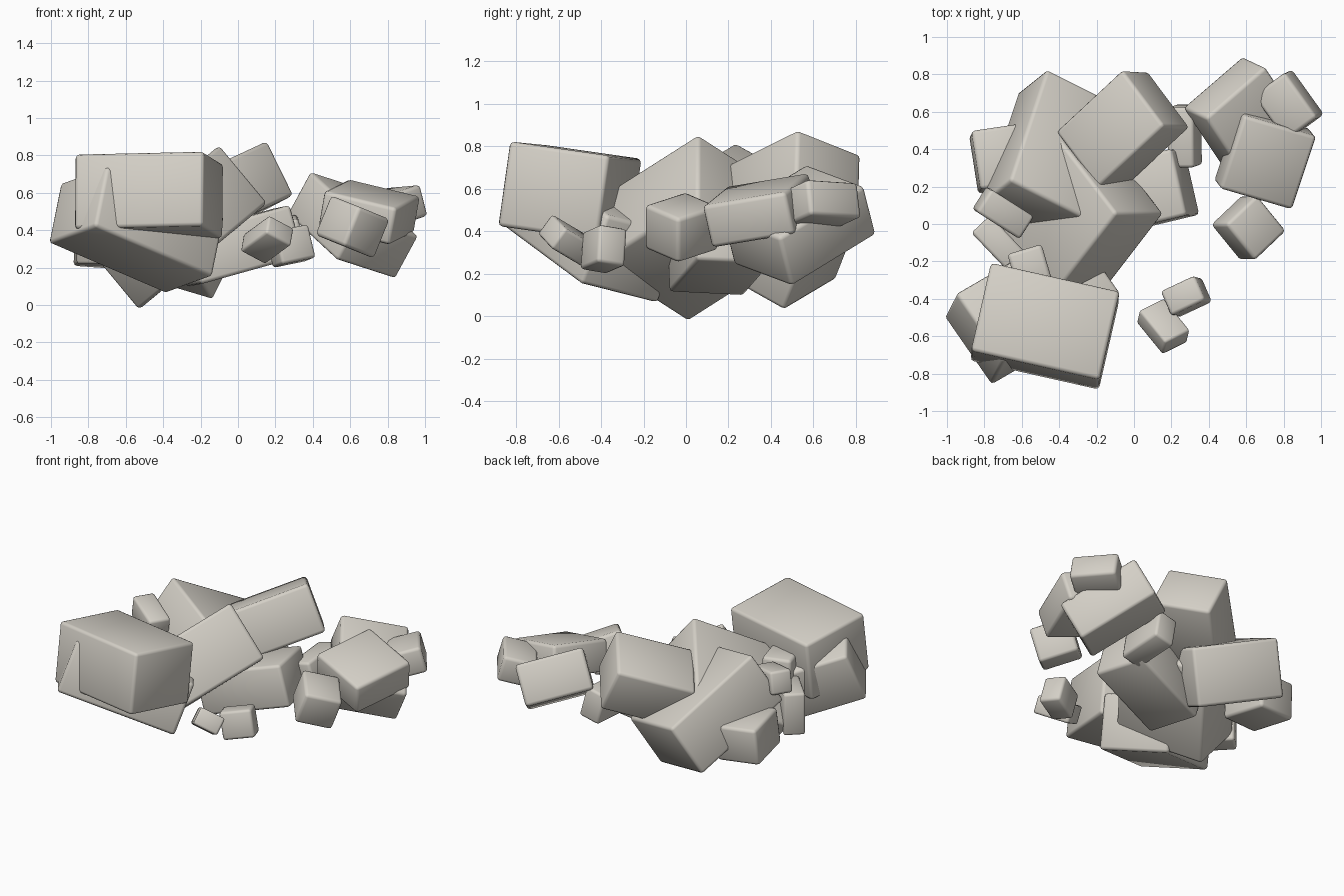
import bpy, bmesh
from mathutils import Vector, Matrix

if "Cube" in bpy.data.objects:
    bpy.data.objects.remove(bpy.data.objects["Cube"])

stone = bpy.data.materials.new("warm_grey_stone")
stone.diffuse_color = (0.66, 0.63, 0.57, 1)
stone.use_nodes = True
stone.node_tree.nodes["Principled BSDF"].inputs["Base Color"].default_value = stone.diffuse_color


def block(name, corner, a, b, c, bevel=0.02):
    """Rounded box from one corner and its three edge vectors."""
    a, b, c = Vector(a), Vector(b), Vector(c)
    centre = Vector(corner) + (a + b + c) / 2
    # slightly oversized, since rounding eats into the corners
    size = [e.length + 0.013 for e in (a, b, c)]
    u = a.normalized()
    v = (b - u * b.dot(u)).normalized()
    w = u.cross(v)
    rot = Matrix((u, v, w)).transposed().to_4x4()
    bm = bmesh.new()
    bmesh.ops.create_cube(bm, size=1)
    bmesh.ops.scale(bm, vec=size, verts=bm.verts)
    me = bpy.data.meshes.new(name)
    bm.to_mesh(me)
    bm.free()
    me.materials.append(stone)
    for p in me.polygons:
        p.use_smooth = True
    ob = bpy.data.objects.new(name, me)
    ob.matrix_world = Matrix.Translation(centre) @ rot
    bpy.context.collection.objects.link(ob)
    m = ob.modifiers.new("rounded_edges", 'BEVEL')
    m.width = min(bevel, min(size) * 0.12)
    m.segments = 2
    return ob


def centred(name, centre, a, b, c):
    """Rounded box from its centre and edge vectors."""
    o = Vector(centre) - (Vector(a) + Vector(b) + Vector(c)) / 2
    return block(name, o, a, b, c)


# large rocks of the main pile
block("front_left_rock", (-.187, -.825, .815), (-.675, .152, -.015), (.097, .46, -.066), (0, -.055, -.385))
block("front_base_slab", (-.755, -.86, .43), (-.245, .355, -.09), (.05, .14, .305), (.62, .357, -.27))
block("centre_rock", (-.10, .06, .845), (-.323, .42, -.27), (-.352, -.474, -.291), (.245, 0, -.30))
block("back_left_rock", (-.66, .23, .81), (.195, .585, -.328), (-.147, -.111, -.308), (.476, -.238, -.14))
block("back_top_rock", (.158, .535, .87), (-.217, .29, -.115), (-.345, -.325, -.16), (.127, -.025, -.28))

# right cluster
block("right_back_rock", (.375, .555, .71), (.31, .267, -.1), (-.092, .077, -.225), (.26, -.39, -.24))
block("right_front_slab", (.835, .085, .515), (-.375, .11, .09), (.14, .375, .06), (-.033, .044, -.185))
block("right_end_rock", (.97, .57, .64), (-.165, .23, -.015), (.04, .018, -.155), (-.16, -.115, -.06))
block("right_low_cube", (.815, -.03, .45), (-.158, -.15, .065), (-.163, .17, .065), (-.085, 0, -.195))

# two pebbles in front
block("front_pebble", (.173, -.635, .475), (-.133, .163, -.097), (.113, .072, -.072), (-.014, -.06, -.083))
centred("side_pebble", (.28, -.388, .315), (.17, .08, .035), (.05, -.12, .02), (-.035, -.015, .165))

# small stones on the left
centred("left_top_pebble", (-.70, .06, .60), (.22, -.14, -.06), (.07, .11, .0), (.04, -.02, .13))
centred("left_back_stone", (-.71, .35, .335), (.27, .04, -.02), (-.05, .30, -.03), (.02, .02, .23))
centred("left_gap_stone", (-.72, -.105, .36), (.19, -.2, .0), (.09, .085, .0), (.0, .0, .27))
centred("hidden_left_stone", (-.555, -.24, .52), (.17, .05, 0), (-.05, .2, 0), (0, 0, .2))

# stones between pile and right cluster
centred("middle_right_stone", (.0, .16, .315), (.54, .13, .15), (-.09, .34, -.02), (-.065, 0, .26))
centred("middle_back_stone", (.27, .47, .36), (.13, .0, .03), (-.02, .31, .02), (-.03, 0, .19))
